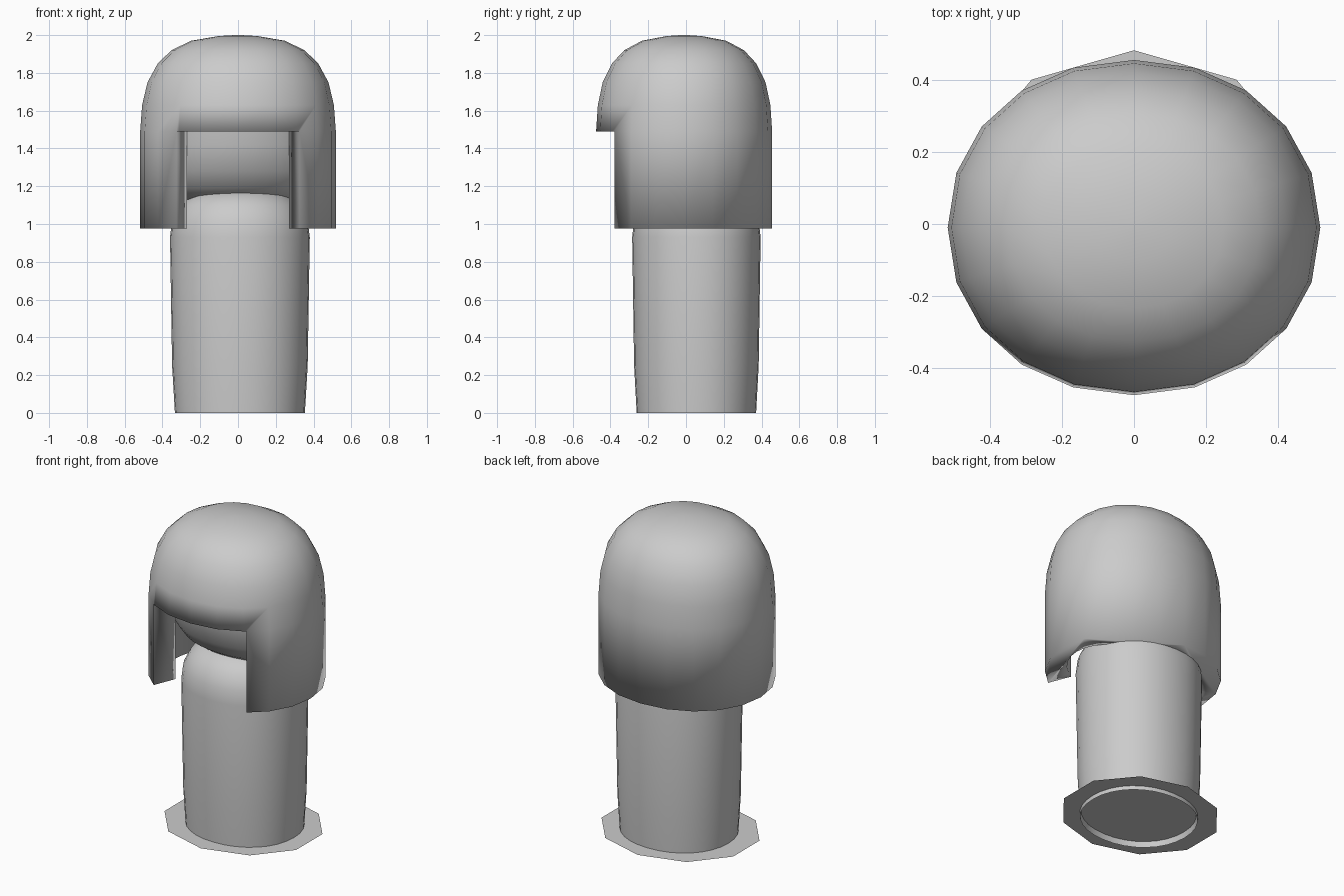
import bpy, bmesh, math

cube = bpy.data.objects.get("Cube")
if cube:
    bpy.data.objects.remove(cube, do_unlink=True)

grey = bpy.data.materials.new("plain_grey")
grey.use_nodes = True
grey.diffuse_color = (0.6, 0.6, 0.6, 1)
grey.node_tree.nodes["Principled BSDF"].inputs["Base Color"].default_value = (0.6, 0.6, 0.6, 1)


def outline(rx, ry, n, power=2.0, cx=0.0, cy=0.0):
    """Rounded plan outline: an ellipse at power 2, boxier above."""
    pts = []
    for i in range(n):
        a = 2 * math.pi * i / n
        c, s = math.cos(a), math.sin(a)
        x = math.copysign(abs(c) ** (2 / power), c) * rx
        y = math.copysign(abs(s) ** (2 / power), s) * ry
        pts.append((cx + x, cy + y))
    return pts


def make_object(name, bm, angle=None):
    bmesh.ops.recalc_face_normals(bm, faces=bm.faces)
    mesh = bpy.data.meshes.new(name)
    bm.to_mesh(mesh)
    bm.free()
    mesh.materials.append(grey)
    ob = bpy.data.objects.new(name, mesh)
    bpy.context.collection.objects.link(ob)
    if angle:
        smooth(ob, angle)
    return ob


def activate(ob):
    bpy.ops.object.select_all(action="DESELECT")
    ob.select_set(True)
    bpy.context.view_layer.objects.active = ob


def smooth(ob, angle):
    activate(ob)
    bpy.ops.object.shade_smooth_by_angle(angle=math.radians(angle))


def loft(name, rings, angle=None):
    """Skin a list of (outline, z) rings and cap both ends."""
    bm = bmesh.new()
    loops = [[bm.verts.new((x, y, z)) for x, y in pts] for pts, z in rings]
    n = len(loops[0])
    for a, b in zip(loops, loops[1:]):
        for i in range(n):
            j = (i + 1) % n
            bm.faces.new((a[i], a[j], b[j], b[i]))
    bm.faces.new(loops[0])
    bm.faces.new(loops[-1])
    return make_object(name, bm, angle)


def cut(target, cutter):
    activate(target)
    mod = target.modifiers.new("cut", "BOOLEAN")
    mod.operation = "DIFFERENCE"
    mod.solver = "EXACT"
    mod.object = cutter
    bpy.ops.object.modifier_apply(modifier=mod.name)
    bpy.data.objects.remove(cutter, do_unlink=True)


# Hood: oval dome
profile = [(0.975, 1.0), (1.49, 1.0), (1.63, 0.98), (1.75, 0.925), (1.85, 0.82),
           (1.92, 0.68), (1.97, 0.48), (1.995, 0.2), (2.0, 0.04)]
hood = loft("hood", [(outline(0.518 * s, 0.466 * s, 20, 2.1, cy=-0.01), z) for z, s in profile])

# Hollow inside the hood, and the front opening that flares outward
cavity = outline(0.43, 0.31, 32)
cut(hood, loft("cavity_cutter", [(cavity, 0.9), (cavity, 1.6)]))
opening = [(-0.254, -0.2), (-0.414, -0.6), (0.414, -0.6), (0.254, -0.2)]
cut(hood, loft("opening_cutter", [(opening, 0.9), (opening, 1.49)]))
smooth(hood, 100)

# Head filling the upper part of the hollow, curving under toward the neck
head = [(1.13, 0.33, 0.20, 0.10), (1.19, 0.385, 0.245, 0.06), (1.28, 0.415, 0.28, 0.025),
        (1.42, 0.425, 0.303, 0.003), (1.62, 0.428, 0.308, 0)]
loft("head", [(outline(rx, ry, 32, cy=cy), z) for z, rx, ry, cy in head], 50)

# Body post, with a shallow recess underneath
post = [(0.035, 0.91), (0.0, 0.93), (0.25, 0.97), (0.93, 1.0), (1.02, 0.97),
        (1.1, 0.86), (1.15, 0.7), (1.175, 0.5), (1.185, 0.25)]
loft("body", [(outline(0.37 * s, 0.34 * s, 32, 2.1, 0.01, 0.055), z) for z, s in post], 40)

# Thin ten-sided base sheet around the foot of the post
bm = bmesh.new()
sheet_z = 0.025
inner = [bm.verts.new((x, y, sheet_z)) for x, y in outline(0.344, 0.316, 40, 2.1, 0.01, 0.055)]
turns = [2 * math.pi * k / 10 for k in range(10)]
outer = [bm.verts.new((0.485 * math.sin(a), 0.055 + 0.428 * math.cos(a), sheet_z)) for a in turns]
edges = [bm.edges.new((ring[i], ring[i - 1])) for ring in (inner, outer) for i in range(len(ring))]
bmesh.ops.triangle_fill(bm, edges=edges, use_beauty=True)
sheet = make_object("base_sheet", bm)
if sheet.data.polygons[0].normal.z < 0:
    sheet.data.flip_normals()
